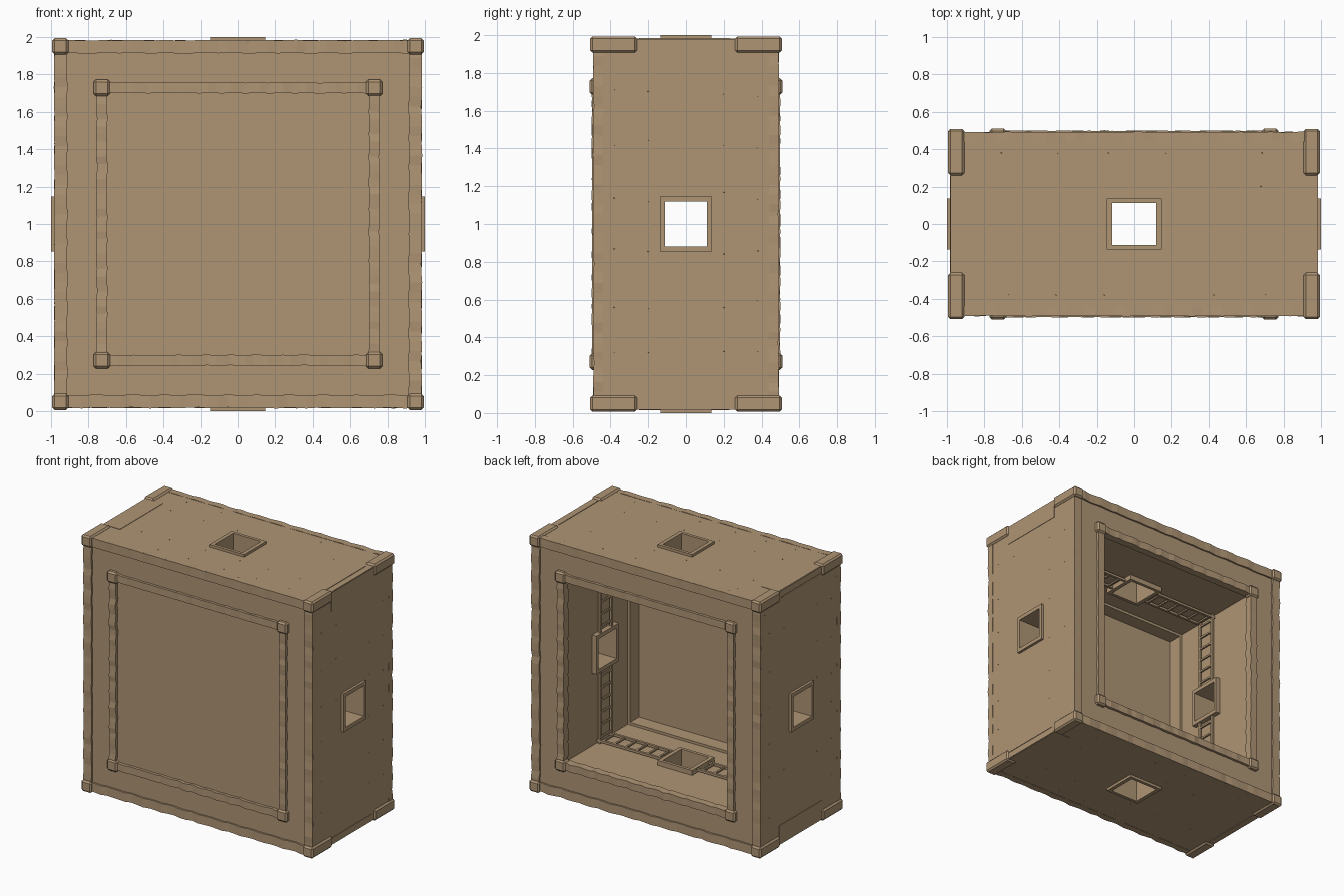
import bpy, bmesh, math, random
from mathutils import Vector, Matrix

random.seed(4)
if "Cube" in bpy.data.objects:
    bpy.data.objects.remove(bpy.data.objects["Cube"], do_unlink=True)

wood = bpy.data.materials.new("brown wood")
wood.use_nodes = True
COLOR = (0.43, 0.302, 0.178, 1)
wood.diffuse_color = COLOR
wood.node_tree.nodes["Principled BSDF"].inputs["Base Color"].default_value = COLOR

# Work around the centre of the square frame, then lift everything by 1
LIFT = Matrix.Translation((0, 0, 1))
OPEN = 0.71      # half size of the opening
SHELL = 0.98     # half size of the outside


def turn(i):
    """Quarter turns about the depth axis: one for each of the four walls."""
    return Matrix.Rotation(i * math.pi / 2, 4, 'Y')


def add_box(bm, lo, hi, matrix=Matrix()):
    lo, hi = Vector(lo), Vector(hi)
    m = matrix @ Matrix.Translation((lo + hi) / 2) @ Matrix.Diagonal((hi - lo).to_4d())
    bmesh.ops.create_cube(bm, size=1, matrix=m)


def add_wavy_beam(bm, lo, hi, matrix, cuts=36):
    """A hand hewn beam running along x with uneven edges."""
    lo, hi = Vector(lo), Vector(hi)
    rings = []
    for i in range(cuts + 1):
        x = lo.x + (hi.x - lo.x) * i / cuts
        wave = 0.002 * math.sin(i * 1.9) + random.uniform(-0.0015, 0.0015)
        corners = [(lo.y - wave, lo.z + wave), (hi.y, lo.z + wave),
                   (hi.y, hi.z + wave), (lo.y - wave, hi.z + wave)]
        rings.append([bm.verts.new(matrix @ Vector((x, y, z))) for y, z in corners])
    for a, b in zip(rings, rings[1:]):
        for k in range(4):
            n = (k + 1) % 4
            bm.faces.new((a[k], a[n], b[n], b[k]))
    bm.faces.new(rings[0])
    bm.faces.new(rings[-1])


def finish(name, bm, bevel=0.0):
    bmesh.ops.recalc_face_normals(bm, faces=bm.faces)
    bm.transform(LIFT)
    mesh = bpy.data.meshes.new(name)
    bm.to_mesh(mesh)
    bm.free()
    obj = bpy.data.objects.new(name, mesh)
    bpy.context.collection.objects.link(obj)
    mesh.materials.append(wood)
    if bevel:
        mod = obj.modifiers.new("soft edges", 'BEVEL')
        mod.width = bevel
        mod.segments = 1
    return obj


# Square shell with an opening from front to back and four hatch holes
bm = bmesh.new()
add_box(bm, (-SHELL, -0.478, -SHELL), (SHELL, 0.478, SHELL))
shell = finish("shell", bm)


def cut(name, lo, hi):
    b = bmesh.new()
    add_box(b, lo, hi)
    cutter = finish(name, b)
    cutter.hide_render = True
    cutter.hide_viewport = True
    mod = shell.modifiers.new(name, 'BOOLEAN')
    mod.operation = 'DIFFERENCE'
    mod.solver = 'EXACT'
    mod.object = cutter


cut("opening_cutter", (-OPEN, -1, -OPEN), (OPEN, 1, OPEN))
cut("side_hatch_cutter", (-2, -0.115, -0.12), (2, 0.115, 0.12))
cut("top_hatch_cutter", (-0.12, -0.115, -2), (0.12, 0.115, 2))

# Flat panel closing the front, with a shallow step around its inner edge
bm = bmesh.new()
add_box(bm, (-OPEN, -0.475, -OPEN), (OPEN, -0.41, OPEN))
finish("front_panel", bm)
bm = bmesh.new()
for i in range(4):
    add_box(bm, (-OPEN, -0.41, OPEN - 0.02), (OPEN, -0.3, OPEN), turn(i))
finish("inner_step", bm)

# Beams along the outer edges and around the opening, front and back
outer, inner = bmesh.new(), bmesh.new()
for side in (0, 1):
    flip = Matrix.Rotation(side * math.pi, 4, 'Z')
    for i in range(4):
        m = flip @ turn(i)
        add_wavy_beam(outer, (-0.94, -0.491, 0.913), (0.94, -0.44, SHELL + 0.002), m)
        add_wavy_beam(inner, (-0.72, -0.498, 0.70), (0.72, -0.44, 0.757), m)
finish("outer_beams", outer)
finish("opening_beams", inner)

# Corner caps: long ones on the outside, small blocks around the opening
caps, blocks = bmesh.new(), bmesh.new()
for side in (0, 1):
    flip = Matrix.Rotation(side * math.pi, 4, 'Z')
    for i in range(4):
        m = flip @ turn(i)
        add_box(caps, (0.907, -0.508, 0.907), (0.993, -0.26, 0.993), m)
        add_box(blocks, (0.685, -0.51, 0.685), (0.772, -0.44, 0.772), m)
finish("corner_caps", caps, 0.012)
finish("opening_corner_blocks", blocks, 0.012)


# Square rims around the hatches, outside and inside the walls
def add_rim(bm, z0, z1, m):
    for s in (-1, 1):
        across, along = sorted((s * 0.112, s * 0.136)), sorted((s * 0.118, s * 0.148))
        add_box(bm, (-0.148, across[0], z0), (0.148, across[1], z1), m)
        add_box(bm, (along[0], -0.112, z0), (along[1], 0.112, z1), m)


bm = bmesh.new()
for i in range(4):
    add_rim(bm, 0.965, 1.0, turn(i))
    add_rim(bm, 0.672, 0.72, turn(i))
finish("hatch_rims", bm)

# Ladders run along each inner wall and stop at the hatches
bm = bmesh.new()
for i in range(4):
    for s in (-1, 1):
        m = turn(i) @ Matrix.Rotation(math.pi * (s < 0), 4, 'Z')
        for y in (-0.07, 0.07):
            add_box(bm, (0.14, y - 0.009, 0.68), (OPEN, y + 0.009, 0.698), m)
        for k in range(6):
            x = 0.19 + 0.095 * k
            add_box(bm, (x - 0.007, -0.07, 0.683), (x + 0.007, 0.07, 0.695), m)
finish("ladders", bm)

# Thin battens on the outer walls and scattered rows of small nail heads
battens, nails = bmesh.new(), bmesh.new()
for i in range(4):
    add_box(battens, (0.925, -0.25, 0.97), (0.933, 0.23, 0.984), turn(i))
    add_box(battens, (-0.975, -0.26, 0.97), (-0.83, 0.26, 0.983), turn(i))
    for y in (-0.38, -0.2, 0.2, 0.38):
        for k in range(6):
            x = -0.7 + 0.28 * k + random.uniform(-0.03, 0.03)
            m = turn(i) @ Matrix.Translation((x, y, SHELL))
            bmesh.ops.create_cone(nails, cap_ends=True, segments=6, radius1=0.004,
                                  radius2=0.003, depth=0.004, matrix=m)
finish("wall_battens", battens)
finish("nail_heads", nails)
